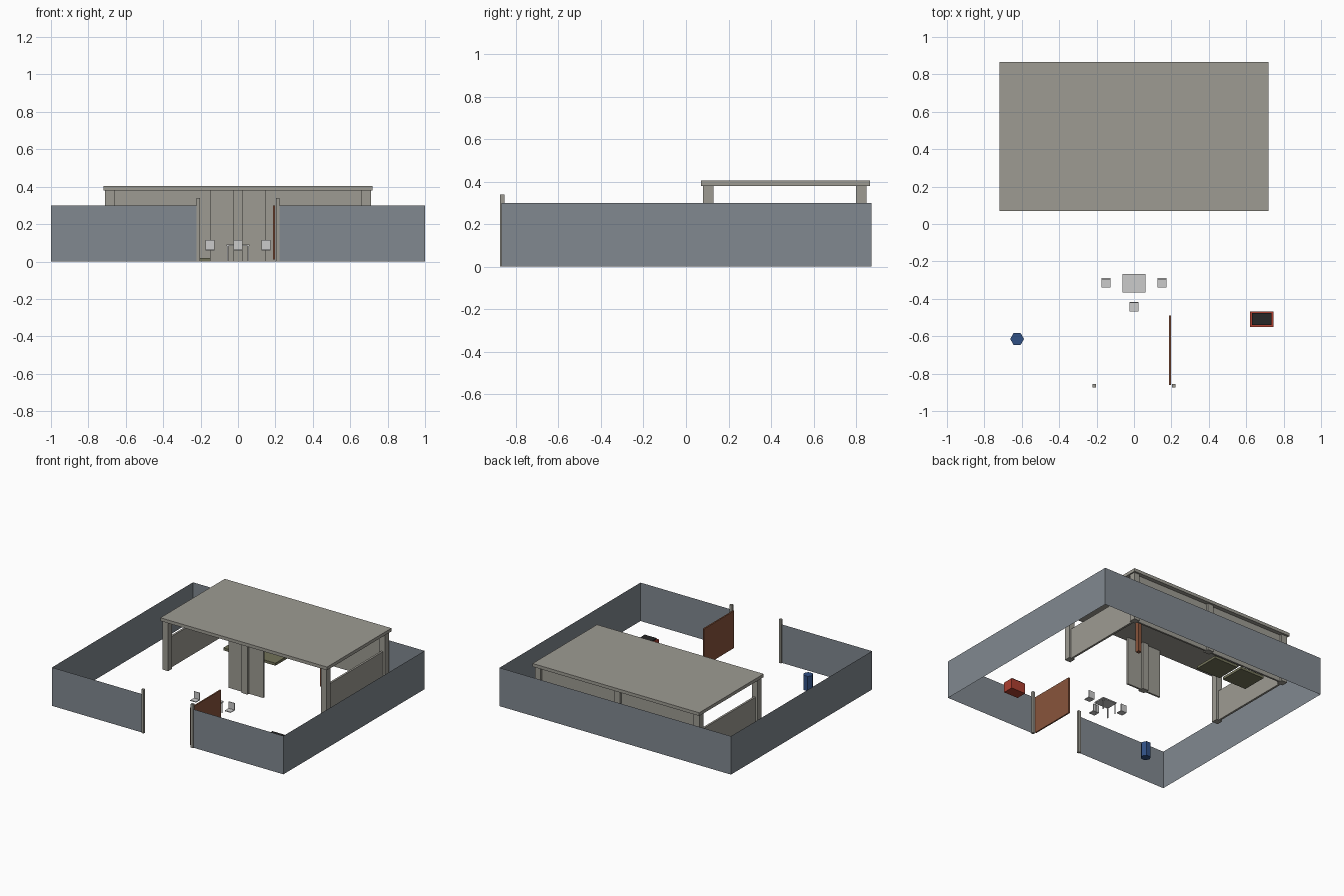
import bpy, bmesh, math

if "Cube" in bpy.data.objects:
    bpy.data.objects.remove(bpy.data.objects["Cube"])


def material(name, rgb):
    m = bpy.data.materials.new(name)
    m.diffuse_color = (*rgb, 1)
    m.use_nodes = True
    m.node_tree.nodes["Principled BSDF"].inputs["Base Color"].default_value = m.diffuse_color
    return m


CONCRETE = material("concrete", (0.34, 0.33, 0.29))
METAL = material("fence_metal", (0.22, 0.25, 0.28))
RUST = material("rust", (0.25, 0.09, 0.045))
BLUE = material("blue_paint", (0.03, 0.08, 0.23))
RED = material("red_paint", (0.42, 0.05, 0.03))
BLACK = material("black", (0.02, 0.02, 0.02))
OLIVE = material("olive", (0.17, 0.17, 0.10))


def finish(name, bm, mat):
    me = bpy.data.meshes.new(name)
    bm.to_mesh(me)
    bm.free()
    ob = bpy.data.objects.new(name, me)
    bpy.context.collection.objects.link(ob)
    if mat:
        me.materials.append(mat)
    return ob


def box(name, x0, x1, y0, y1, z0, z1, mat=None):
    bm = bmesh.new()
    bmesh.ops.create_cube(bm, size=1)
    for v in bm.verts:
        v.co = (x1 if v.co.x > 0 else x0,
                y1 if v.co.y > 0 else y0,
                z1 if v.co.z > 0 else z0)
    return finish(name, bm, mat)


def sheet(name, a, b, height, mat):
    bm = bmesh.new()
    pts = [(*a, 0), (*b, 0), (*b, height), (*a, height)]
    bm.faces.new([bm.verts.new(p) for p in pts])
    return finish(name, bm, mat)


# Perimeter fence: thin sheets with a gap for the gate
F, B, H = -0.867, 0.873, 0.30
sheet("fence_front_left", (-1, F), (-0.21, F), H, METAL)
sheet("fence_front_right", (0.21, F), (1, F), H, METAL)
sheet("fence_right", (1, F), (1, B), H, METAL)
sheet("fence_back", (1, B), (-1, B), H, METAL)
sheet("fence_left", (-1, B), (-1, F), H, METAL)

# Gate posts and the open gate
for side, x in (("left", -0.213), ("right", 0.213)):
    box(f"gate_post_{side}", x - 0.01, x + 0.01, -0.875, -0.855, 0, 0.34, CONCRETE)
box("gate", 0.186, 0.197, -0.86, -0.49, 0.01, 0.30, RUST)

# Shelter: roof, six pillars, walls
box("roof", -0.72, 0.72, 0.07, 0.865, 0.38, 0.405, CONCRETE)
for x in (-0.685, 0, 0.685):
    for y in (0.105, 0.825):
        box("pillar", x - 0.025, x + 0.025, y - 0.025, y + 0.025, 0, 0.38, CONCRETE)
box("back_wall", -0.67, 0.67, 0.818, 0.832, 0, 0.38, CONCRETE)
for s in (-0.685, 0.685):
    box("side_wall", s - 0.008, s + 0.008, 0.12, 0.81, 0, 0.24, CONCRETE)
for x0, x1 in ((-0.15, -0.02), (0.02, 0.15)):
    box("front_panel", x0, x1, 0.098, 0.112, 0, 0.38, CONCRETE)

# Inside the shelter: two sleeping mats and a post
for x in (-0.435, -0.195):
    box("mat", x - 0.105, x + 0.105, 0.59, 0.79, 0, 0.02, OLIVE)
box("inner_post", 0.365, 0.395, 0.49, 0.52, 0, 0.28, RUST)

# Table
box("table_top", -0.062, 0.062, -0.365, -0.267, 0.083, 0.092)
for x in (-0.055, 0.055):
    for y in (-0.357, -0.275):
        box("table_leg", x - 0.003, x + 0.003, y - 0.003, y + 0.003, 0, 0.085)

# Chairs: seat plate and back plate
for x, y in ((-0.15, -0.315), (0.15, -0.315), (0, -0.442)):
    box("chair_seat", x - 0.025, x + 0.025, y - 0.025, y + 0.025, 0.058, 0.064)
    box("chair_back", x - 0.025, x + 0.025, y + 0.019, y + 0.025, 0.06, 0.116)

# Six-sided barrel
bm = bmesh.new()
bmesh.ops.create_circle(bm, cap_ends=True, segments=6, radius=0.037)
start = min((v.co for v in bm.verts), key=lambda c: abs(c.y))
turn = 0 if abs(start.y) < 0.001 else math.radians(30)
c, s = math.cos(turn), math.sin(turn)
for v in bm.verts:
    v.co = (v.co.x * c - v.co.y * s - 0.625, v.co.x * s + v.co.y * c - 0.615, 0)
top = bmesh.ops.extrude_face_region(bm, geom=bm.faces[:])["geom"]
for v in top:
    if isinstance(v, bmesh.types.BMVert):
        v.co.z = 0.115
bmesh.ops.recalc_face_normals(bm, faces=bm.faces[:])
finish("barrel", bm, BLUE)

# Generator
box("generator_body", 0.62, 0.745, -0.55, -0.467, 0, 0.08, RED)
box("generator_top", 0.631, 0.734, -0.54, -0.477, 0.078, 0.09, BLACK)
